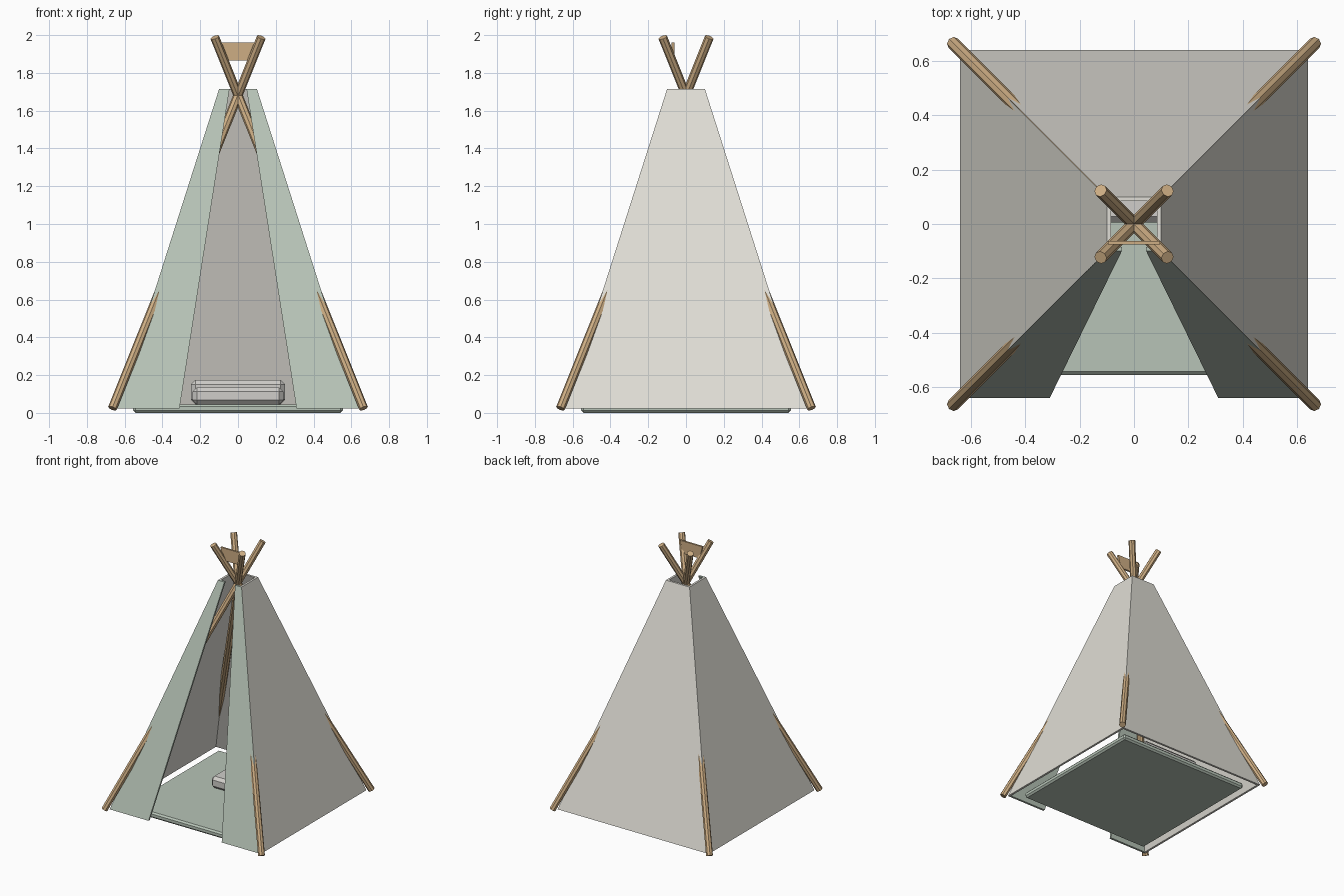
import bpy
import bmesh
from math import pi
from mathutils import Matrix, Vector

cube = bpy.data.objects.get("Cube")
if cube:
    bpy.data.objects.remove(cube, do_unlink=True)


def material(name, r, g, b):
    colour = [((c / 255 + 0.055) / 1.055) ** 2.4 for c in (r, g, b)] + [1]
    mat = bpy.data.materials.new(name)
    mat.use_nodes = True
    mat.diffuse_color = colour
    mat.node_tree.nodes["Principled BSDF"].inputs["Base Color"].default_value = colour
    return mat


CREAM = material("cream canvas", 224, 222, 214)
GREEN = material("sage canvas", 183, 196, 183)
GREY = material("pale grey cushion", 208, 206, 202)
WOOD = material("light wood", 206, 174, 132)


def finish(name, bm, mat):
    bmesh.ops.recalc_face_normals(bm, faces=bm.faces)
    mesh = bpy.data.meshes.new(name)
    bm.to_mesh(mesh)
    bm.free()
    mesh.materials.append(mat)
    obj = bpy.data.objects.new(name, mesh)
    bpy.context.collection.objects.link(obj)
    return obj


def box(name, low, high, mat, bevel=0):
    low, high = Vector(low), Vector(high)
    bm = bmesh.new()
    bmesh.ops.create_cube(bm, size=1)
    bmesh.ops.scale(bm, vec=high - low, verts=bm.verts)
    bmesh.ops.translate(bm, vec=(low + high) / 2, verts=bm.verts)
    obj = finish(name, bm, mat)
    if bevel:
        mod = obj.modifiers.new("Chamfer", "BEVEL")
        mod.width, mod.segments = bevel, 1
    return obj


# Tent dimensions: half widths and heights of the tapered shell
BASE, TOP, Z0, Z1, THICK = 0.64, 0.1, 0.022, 1.715, 0.016


def canvas(name, bottom, top, turn, mat):
    """Mitred sloping panel between two spans along one side of the tent."""
    bm = bmesh.new()
    loops = []
    for inset in (0, THICK):
        loop = []
        for half, z, span in ((BASE, Z0, bottom), (TOP, Z1, reversed(top))):
            edge = half - inset
            loop += [bm.verts.new((max(-edge, min(edge, u)), -edge, z)) for u in span]
        loops.append(loop)
        bm.faces.new(loop)
    outer, inner = loops
    for i in range(4):
        j = (i + 1) % 4
        bm.faces.new((outer[i], outer[j], inner[j], inner[i]))
    bmesh.ops.rotate(bm, matrix=Matrix.Rotation(turn, 3, "Z"), verts=bm.verts)
    return finish(name, bm, mat)


# Canvas walls and the two front flaps
for name, quarter in (("right_wall", 1), ("back_wall", 2), ("left_wall", 3)):
    canvas(name, (-BASE, BASE), (-TOP, TOP), quarter * pi / 2, CREAM)
canvas("front_flap_a", (-BASE, -0.31), (-TOP, -0.045), 0, GREEN)
canvas("front_flap_b", (0.31, BASE), (0.045, TOP), 0, GREEN)

# Four poles crossing above the canvas
for side in (-1, 1):
    for depth in (-1, 1):
        foot = Vector((side * 0.665, depth * 0.665, 0.024))
        tip = Vector((-side * 0.123, -depth * 0.123, 1.988))
        bm = bmesh.new()
        bmesh.ops.create_cone(bm, cap_ends=True, segments=8, radius1=0.024,
                              radius2=0.024, depth=(tip - foot).length)
        turn = (tip - foot).to_track_quat("Z", "Y").to_matrix().to_4x4()
        bm.transform(Matrix.Translation((foot + tip) / 2) @ turn)
        finish("pole_%s_%s" % ("left" if side > 0 else "right",
                               "back" if depth > 0 else "front"), bm, WOOD)

# Small blank board hung between the pole tips, narrower at its lower edge
board = box("hanging_board", (-0.095, -0.076, 1.865), (0.095, -0.062, 1.96), WOOD)
for v in board.data.vertices:
    if v.co.z < 1.9:
        v.co.x *= 0.75

# Floor mat and cushions
box("floor_mat", (-0.555, -0.555, 0), (0.555, 0.555, 0.045), GREEN, 0.012)
box("seat_cushion", (-0.24, 0.005, 0.045), (0.24, 0.3, 0.135), GREY, 0.022)
box("back_cushion", (-0.25, 0.27, 0.045), (0.25, 0.42, 0.175), GREY, 0.025)
